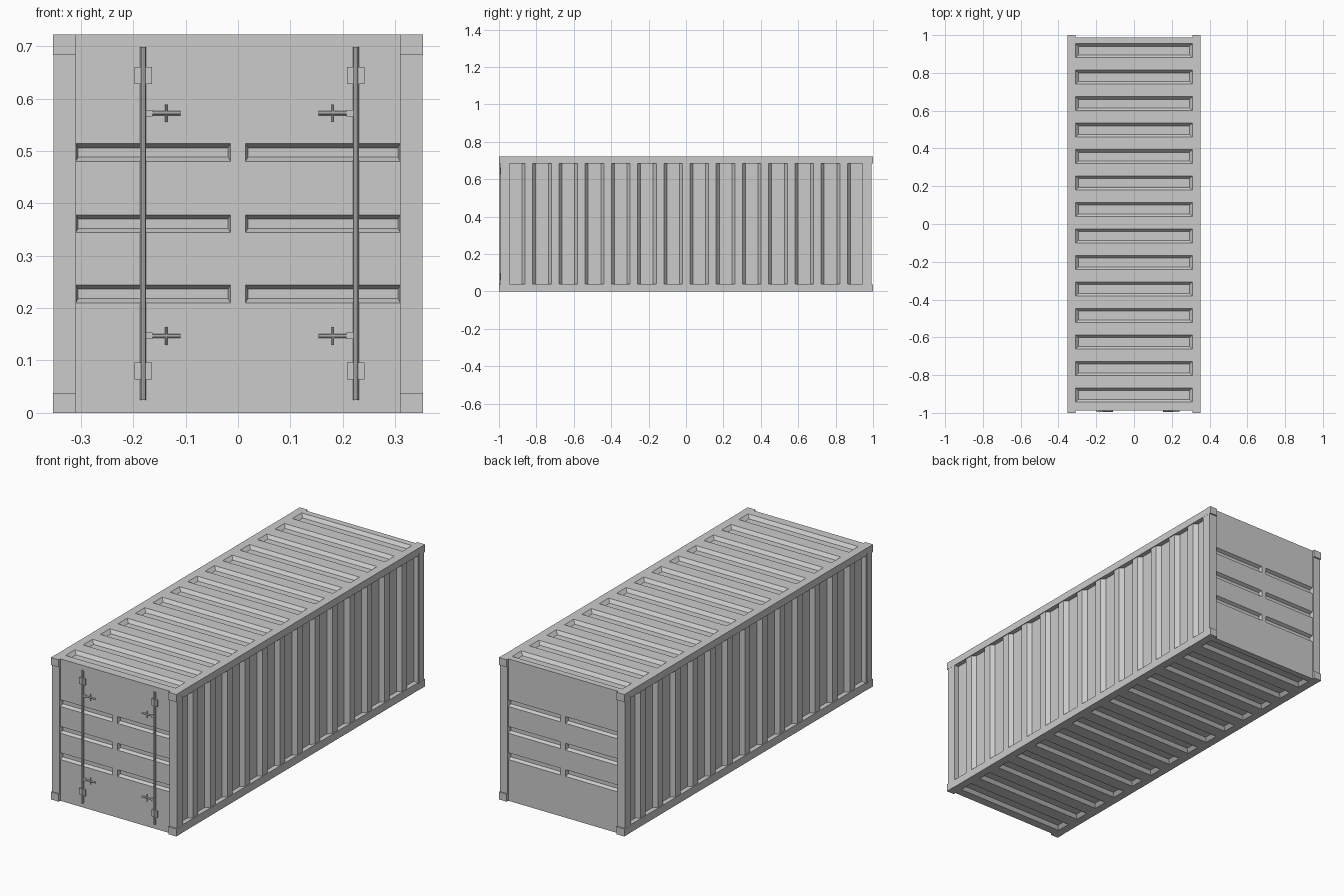
import bpy, bmesh
from mathutils import Vector

if "Cube" in bpy.data.objects:
    bpy.data.objects.remove(bpy.data.objects["Cube"])

X, Y, Z, H = Vector((1, 0, 0)), Vector((0, 1, 0)), Vector((0, 0, 1)), 0.722
RIBS = [-0.91 + 0.1402 * i for i in range(14)]


def frustum(bm, c, u, v, n, outer, inner, d0, d1):
    """Tapered block: 'outer' half sizes at height d0 along n, 'inner' at d1."""
    c = Vector(c)
    rings = []
    for (a, b), d in ((outer, d0), (inner, d1)):
        rings.append([bm.verts.new(c + u * a * s + v * b * t + n * d)
                      for s, t in ((-1, -1), (1, -1), (1, 1), (-1, 1))])
    p, q = rings
    faces = [bm.faces.new(p[::-1]), bm.faces.new(q)]
    for i in range(4):
        j = (i + 1) % 4
        faces.append(bm.faces.new((p[i], p[j], q[j], q[i])))
    bmesh.ops.recalc_face_normals(bm, faces=faces)


def box(bm, x0, x1, y0, y1, z0, z1):
    half = (abs(x1 - x0) / 2, abs(y1 - y0) / 2)
    frustum(bm, ((x0 + x1) / 2, (y0 + y1) / 2, 0), X, Y, Z, half, half, z0, z1)


def rod(bm, a, b, r, n=10):
    a, b = Vector(a), Vector(b)
    m = (b - a).to_track_quat('Z', 'Y').to_matrix().to_4x4()
    m.translation = (a + b) / 2
    bmesh.ops.create_cone(bm, cap_ends=True, segments=n, radius1=r, radius2=r,
                          depth=(b - a).length, matrix=m)


def finish(name, bm, smooth=False):
    me = bpy.data.meshes.new(name)
    bm.to_mesh(me)
    bm.free()
    ob = bpy.data.objects.new(name, me)
    bpy.context.collection.objects.link(ob)
    bpy.ops.object.select_all(action='DESELECT')
    ob.select_set(True)
    bpy.context.view_layer.objects.active = ob
    if smooth:
        bpy.ops.object.shade_smooth_by_angle()
    return ob


# Groove and side pocket cutter
bm = bmesh.new()
for y in RIBS:
    for z, n in ((H, Z), (0, -Z)):
        frustum(bm, (0, y + 0.005, z), X, Y, n, (0.314, 0.041), (0.294, 0.023), 0.004, -0.016)
for s in (-1, 1):
    box(bm, s * 0.328, s * 0.4, -0.943, 0.945, 0.04, 0.685)
    for z in (0.497, 0.361, 0.227):
        for x in (-0.162, 0.162):
            frustum(bm, (x, s * 0.987, z), X, Z, Y * s,
                    (0.149, 0.019), (0.143, 0.009), 0.004, -0.016)
cutter = finish("groove_cutter", bm)
cutter.hide_render = True

# Container body with grooved roof, floor and ends
bm = bmesh.new()
box(bm, -0.352, 0.352, -0.987, 0.987, 0, H)
body = finish("container_body", bm)
mod = body.modifiers.new("grooves", 'BOOLEAN')
mod.operation = 'DIFFERENCE'
mod.solver = 'EXACT'
mod.object = cutter
bpy.ops.object.modifier_apply(modifier=mod.name)
bpy.data.objects.remove(cutter)

# Side wall corrugation
for s, name in ((1, "right"), (-1, "left")):
    bm = bmesh.new()
    for a, b in zip(RIBS, RIBS[1:]):
        frustum(bm, (s * 0.328, (a + b) / 2, 0.3625), Y, Z, X * s,
                (0.038, 0.3225), (0.02, 0.3225), -0.002, 0.02)
    finish(name + "_side_corrugation", bm)

# Corner posts and castings
posts, castings = bmesh.new(), bmesh.new()
for s in (-1, 1):
    for t in (-1, 1):
        box(posts, s * 0.309, s * 0.3525, t * 0.95, t * 0.993, 0.03, H - 0.03)
        for z in (0, H - 0.038):
            box(castings, s * 0.309, s * 0.353, t * 0.955, t, z, z + 0.038)
finish("corner_posts", posts)
finish("corner_castings", castings)

# Door locking bars with brackets and handles
for x, d, name in ((-0.181, 1, "left"), (0.225, -1, "right")):
    bm = bmesh.new()
    rod(bm, (x, -0.991, 0.025), (x, -0.991, 0.698), 0.006)
    finish(name + "_locking_bar", bm, True)

    bm = bmesh.new()
    for z in (0.08, 0.644):
        box(bm, x - 0.0165, x + 0.0165, -0.995, -0.985, z - 0.0165, z + 0.0165)
    finish(name + "_bar_brackets", bm)

    bm = bmesh.new()
    for z in (0.147, 0.572):
        box(bm, x + d * 0.005, x + d * 0.018, -0.995, -0.986, z - 0.006, z + 0.006)
        rod(bm, (x + d * 0.016, -0.991, z), (x + d * 0.071, -0.991, z), 0.004, 8)
        rod(bm, (x + d * 0.044, -0.991, z - 0.017), (x + d * 0.044, -0.991, z + 0.017), 0.0025, 8)
    finish(name + "_door_handles", bm, True)
